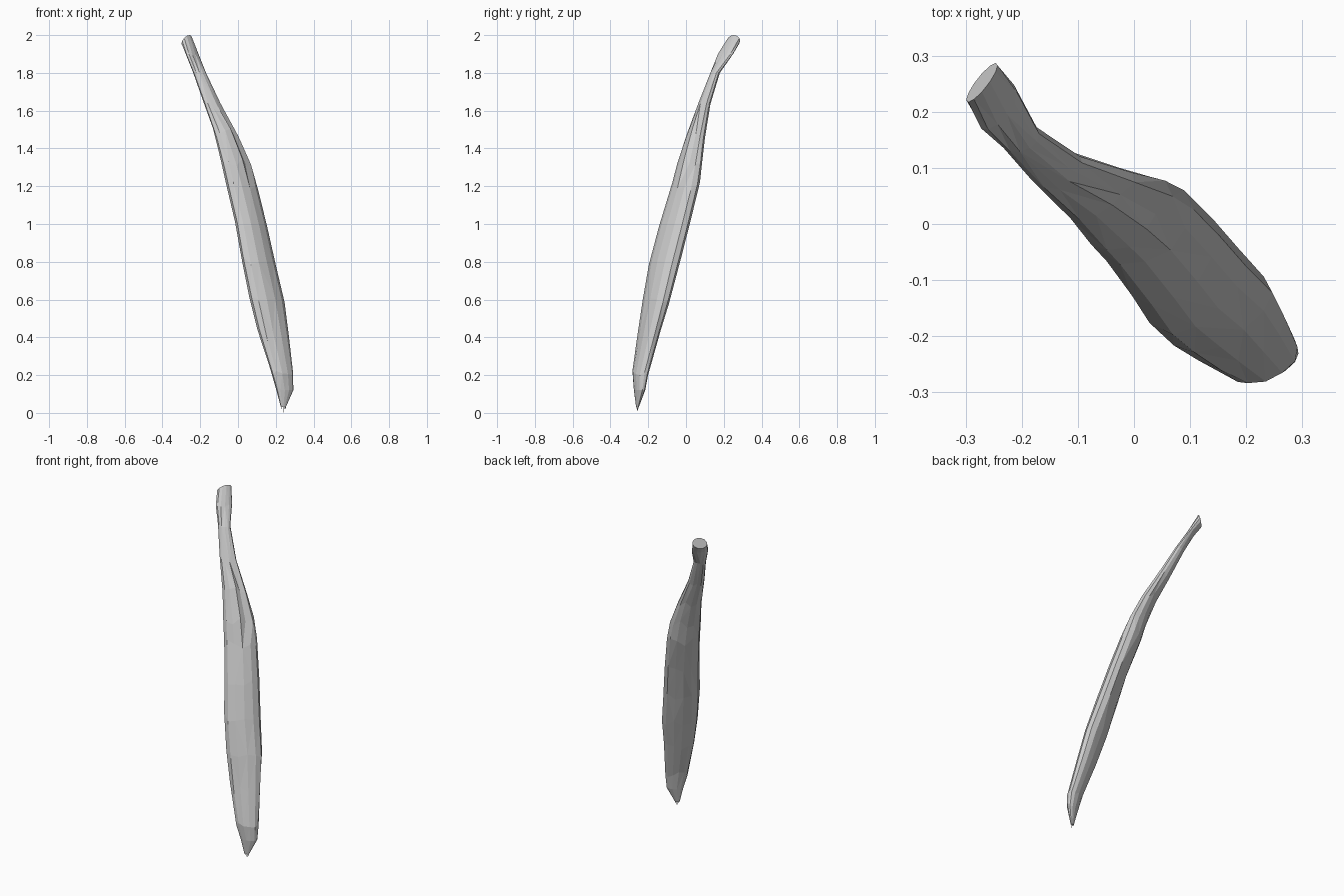
import bpy, bmesh, math, random

if "Cube" in bpy.data.objects:
    bpy.data.objects.remove(bpy.data.objects["Cube"])

random.seed(4)
SIDES = 12

# Horizontal slices of the pod: z, centre x, centre y, half x, half y, skew in degrees
# (small skew = section flattened along the front-right / back-left diagonal)
SLICES = [
    (0.03, 0.240, -0.257, 0.013, 0.007, 60),
    (0.12, 0.248, -0.246, 0.045, 0.030, 60),
    (0.22, 0.232, -0.240, 0.058, 0.044, 60),
    (0.42, 0.187, -0.196, 0.079, 0.058, 58),
    (0.60, 0.153, -0.157, 0.090, 0.072, 58),
    (0.80, 0.109, -0.112, 0.087, 0.081, 60),
    (1.00, 0.069, -0.060, 0.082, 0.080, 60),
    (1.20, 0.021, -0.004, 0.081, 0.073, 62),
    (1.33, -0.012, 0.022, 0.077, 0.066, 62),
    (1.48, -0.064, 0.056, 0.062, 0.050, 64),
    (1.64, -0.138, 0.098, 0.045, 0.033, 70),
    (1.80, -0.203, 0.154, 0.034, 0.026, 75),
    (1.90, -0.243, 0.209, 0.034, 0.041, 50),
    (1.97, -0.271, 0.252, 0.028, 0.035, 28),
]


def make_object(name, bm):
    bmesh.ops.recalc_face_normals(bm, faces=bm.faces)
    mesh = bpy.data.meshes.new(name)
    bm.to_mesh(mesh)
    bm.free()
    obj = bpy.data.objects.new(name, mesh)
    bpy.context.collection.objects.link(obj)
    return obj


# Curved pod body with a slanted cut at the stalk end
bm = bmesh.new()
rings = []
for n, (z, cx, cy, hx, hy, skew) in enumerate(SLICES):
    ring = []
    last = n == len(SLICES) - 1
    for i in range(SIDES):
        t = math.tau * (i - 2) / SIDES
        scale = 1.0
        # fold running down the side of the stalk
        if i == 1 and 1.3 < z < 1.7:
            scale = 0.72
        # slightly sunken, dried back
        if i in (5, 6, 7) and 0.3 < z < 1.5:
            scale = random.uniform(0.88, 1.0)
        dz = 0.03 * math.cos(t + math.pi / 3) if last else 0
        if 0.2 < z < 1.7:
            dz = random.uniform(-0.025, 0.025)
        # keep the skin in line with the leaning axis when shifted in z
        lean_x, lean_y = (0, 0) if last else (-0.24 * dz, 0.24 * dz)
        ring.append(bm.verts.new((cx + scale * hx * math.cos(t) + lean_x,
                                  cy + scale * hy * math.cos(t - math.radians(skew)) + lean_y,
                                  z + dz)))
    rings.append(ring)
for a, b in zip(rings, rings[1:]):
    for i in range(SIDES):
        j = (i + 1) % SIDES
        bm.faces.new((a[i], a[j], b[j], b[i]))
bm.faces.new(rings[0])
bm.faces.new(rings[-1])
bmesh.ops.triangulate(bm, faces=bm.faces[:])
make_object("pod_body", bm)

# Ragged little shards at the bottom tip
bm = bmesh.new()
for x, y, low in ((0.231, -0.260, 0.018), (0.242, -0.257, 0.0), (0.251, -0.254, 0.015)):
    tip = bm.verts.new((x, y, low))
    top = [bm.verts.new((x + 0.006 * math.cos(a), y + 0.005 * math.sin(a), 0.045))
           for a in (0, math.tau / 3, 2 * math.tau / 3)]
    for i in range(3):
        bm.faces.new((tip, top[i], top[(i + 1) % 3]))
    bm.faces.new(top)
make_object("tip_shards", bm)
